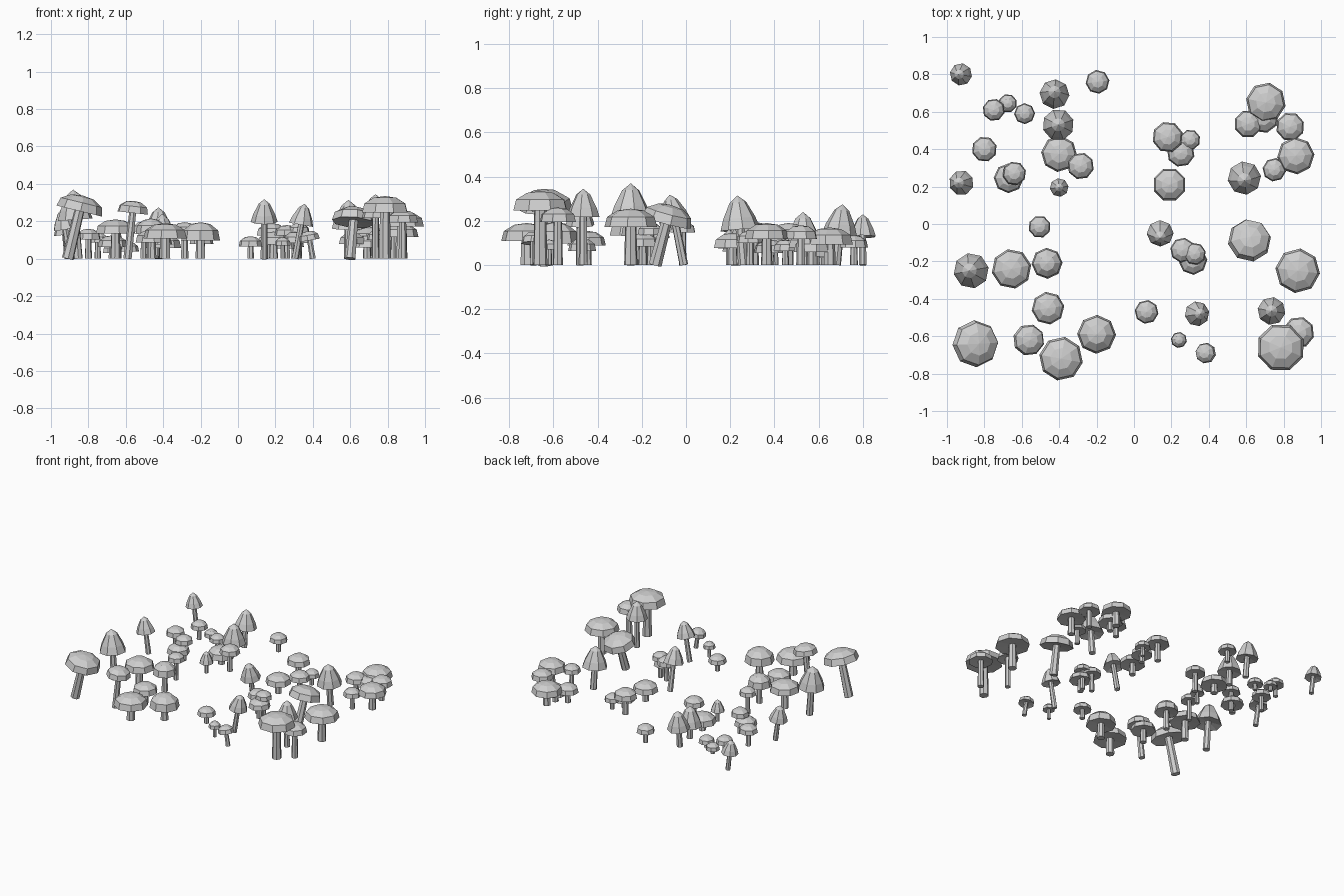
import bpy, bmesh
from math import cos, sin, pi
from mathutils import Vector

if "Cube" in bpy.data.objects:
    bpy.data.objects.remove(bpy.data.objects["Cube"])

grey = bpy.data.materials.new("pale_grey")
grey.diffuse_color = (0.62, 0.62, 0.62, 1)
grey.use_nodes = True
grey.node_tree.nodes["Principled BSDF"].inputs["Base Color"].default_value = grey.diffuse_color

# Cap profiles as (radius, height) fractions, from the underside to the apex
FLAT = [(0.2, 0.12), (1, 0), (0.9, 0.55), (0.5, 0.9)]
BELL = [(0.2, 0.1), (1, 0), (0.82, 0.33), (0.42, 0.8)]


def lathe(name, rings, sides, origin, axis, spin):
    """Closed low-poly turning: rings of (radius, height) along a leaning axis."""
    bm = bmesh.new()
    rot = Vector((0, 0, 1)).rotation_difference(axis)
    loops = []
    for r, h in rings:
        if r == 0:
            loops.append([bm.verts.new(origin + rot @ Vector((0, 0, h)))])
            continue
        loops.append([bm.verts.new(origin + rot @ Vector((
            r * cos(spin + 2 * pi * i / sides), r * sin(spin + 2 * pi * i / sides), h)))
            for i in range(sides)])
    bm.faces.new(loops[0][::-1])
    for a, b in zip(loops, loops[1:]):
        for i in range(sides):
            j = (i + 1) % sides
            bm.faces.new((a[i], a[j], b[0]) if len(b) == 1 else (a[i], a[j], b[j], b[i]))
    if len(loops[-1]) > 1:
        bm.faces.new(loops[-1])
    mesh = bpy.data.meshes.new(name)
    bm.to_mesh(mesh)
    bm.free()
    mesh.materials.append(grey)
    ob = bpy.data.objects.new(name, mesh)
    bpy.context.collection.objects.link(ob)


def mushroom(x, y, r, top, kind="f", dx=0, dy=0):
    """Cap centre x, y, cap radius, apex height, kind, and offset of the stem foot."""
    bell = kind == "b"
    h = 1.7 * r if bell else (0.025 + 0.48 * r) * (1.3 if kind == "t" else 1)
    foot = Vector((x + dx, y + dy, 0))
    axis = (Vector((x, y, top - h * 0.6)) - foot).normalized()
    length = (top - h * 0.55) / axis.z
    spin = x * 7 + y * 3
    # stem
    sr = 0.2 * r + 0.004
    lathe("stem", [(sr * 1.1, 0), (sr * 0.9, length)], 7, foot, axis, spin)
    # cap
    base = foot + axis * ((top - h) / axis.z)
    prof = [(a * r, b * h) for a, b in (BELL if bell else FLAT)] + [(0, h)]
    lathe("bell_cap" if bell else "flat_cap", prof, 8, base, axis, spin)


# Back left group
mushroom(-.93, .80, .06, .23, "b", .02)
mushroom(-.75, .61, .06, .14)
mushroom(-.675, .645, .05, .08)
mushroom(-.585, .59, .056, .09)
mushroom(-.80, .40, .068, .16)
mushroom(-.93, .22, .067, .27, "b", .03)
mushroom(-.67, .245, .08, .125)
mushroom(-.64, .27, .064, .19)
mushroom(-.425, .70, .08, .275, "b", 0, -.02)
mushroom(-.405, .53, .085, .24, "b")
mushroom(-.40, .375, .097, .13)
mushroom(-.285, .31, .072, .195)
mushroom(-.40, .195, .05, .16, "b")
mushroom(-.195, .76, .064, .135)
# Front left group
mushroom(-.505, -.015, .06, .20)
mushroom(-.875, -.25, .095, .37, "b", .02)
mushroom(-.655, -.24, .107, .21)
mushroom(-.465, -.21, .083, .215, "t")
mushroom(-.46, -.45, .088, .155)
mushroom(-.84, -.64, .126, .34, "f", -.07)
mushroom(-.56, -.62, .085, .31, "f", -.03)
mushroom(-.39, -.72, .118, .19)
mushroom(-.20, -.59, .104, .195, "t")
# Back centre and right groups
mushroom(.18, .465, .083, .19)
mushroom(.30, .45, .055, .115)
mushroom(.25, .38, .075, .115)
mushroom(.19, .21, .09, .145)
mushroom(.705, .65, .107, .17)
mushroom(.61, .535, .075, .14)
mushroom(.69, .57, .085, .125)
mushroom(.835, .52, .077, .18)
mushroom(.865, .365, .10, .19)
mushroom(.75, .29, .063, .155)
mushroom(.59, .24, .09, .315, "b", 0, .02)
# Front centre and right groups
mushroom(.14, -.06, .072, .32, "b", 0, .05)
mushroom(.26, -.14, .067, .18)
mushroom(.325, -.16, .06, .19)
mushroom(.315, -.195, .077, .145)
mushroom(.067, -.47, .064, .12)
mushroom(.345, -.48, .067, .295, "b", -.04)
mushroom(.24, -.62, .043, .115)
mushroom(.38, -.69, .056, .15, "f", .02)
mushroom(.62, -.08, .117, .275, "f", -.02, -.06)
mushroom(.875, -.25, .12, .255)
mushroom(.735, -.465, .075, .345, "b")
mushroom(.88, -.58, .085, .26)
mushroom(.785, -.66, .13, .335)
